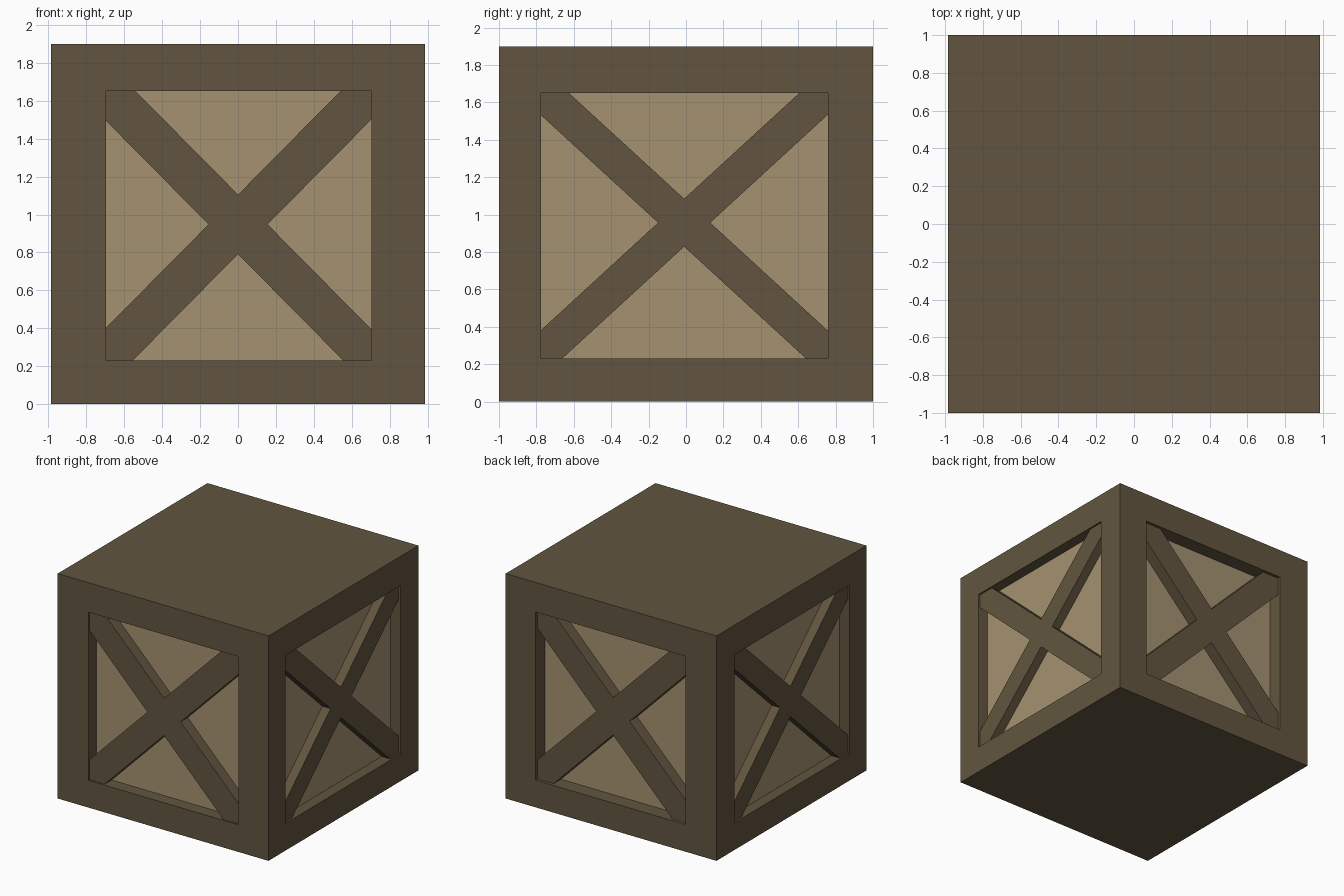
import bpy, bmesh

if "Cube" in bpy.data.objects:
    bpy.data.objects.remove(bpy.data.objects["Cube"])

W, D, H = 0.985, 1.0, 1.9      # half width, half depth, height
Z0, Z1 = 0.23, 1.65            # window bottom and top


def material(name, color):
    m = bpy.data.materials.new(name)
    m.diffuse_color = (*color, 1)
    m.use_nodes = True
    m.node_tree.nodes["Principled BSDF"].inputs["Base Color"].default_value = m.diffuse_color
    return m


DARK = material("dark_wood", (0.122, 0.091, 0.050))
LIGHT = material("light_wood", (0.376, 0.288, 0.165))


def prism(name, outline, axis, d0, d1, mat):
    """Extrude a (horizontal, z) outline along x or y from d0 to d1."""
    def place(u, v, d):
        return (d, u, v) if axis == "x" else (u, d, v)
    bm = bmesh.new()
    base = bm.faces.new([bm.verts.new(place(u, v, d0)) for u, v in outline])
    ext = bmesh.ops.extrude_face_region(bm, geom=[base])
    for v in ext["geom"]:
        if isinstance(v, bmesh.types.BMVert):
            v.co["xyz".index(axis)] = d1
    bmesh.ops.recalc_face_normals(bm, faces=bm.faces)
    mesh = bpy.data.meshes.new(name)
    bm.to_mesh(mesh)
    bm.free()
    mesh.materials.append(mat)
    obj = bpy.data.objects.new(name, mesh)
    bpy.context.collection.objects.link(obj)
    return obj


def rect(u0, u1, v0, v1):
    return [(u0, v0), (u1, v0), (u1, v1), (u0, v1)]


def cross(u0, u1, cu, cz, slope, h):
    """X-shaped outline clipped by the window; h is the half height of a board."""
    def side_z(u, sign):
        return cz + sign * (slope * abs(u - cu) - h)
    top, bot = (Z1 - cz - h) / slope, (cz - h - Z0) / slope
    return [(cu, cz + h), (cu + top, Z1), (u1, Z1), (u1, side_z(u1, 1)),
            (cu + h / slope, cz), (u1, side_z(u1, -1)), (u1, Z0), (cu + bot, Z0),
            (cu, cz - h), (cu - bot, Z0), (u0, Z0), (u0, side_z(u0, -1)),
            (cu - h / slope, cz), (u0, side_z(u0, 1)), (u0, Z1), (cu - top, Z1)]


# Crate frame block
frame = prism("crate_frame", rect(-W, W, 0, H), "y", -D, D, DARK)

# side: axis, direction, face distance, recess depth, brace setback, window, cross shape
FRONT = ((-0.695, 0.705), (0.0, 0.948, 1.01, 0.157))
SIDE = ((-0.775, 0.76), (-0.01, 0.957, 0.918, 0.128))
sides = [("front", "y", -1, D, 0.107, 0.012, FRONT),
         ("back", "y", 1, D, 0.125, 0.025, FRONT),
         ("right", "x", 1, W, 0.092, 0.015, SIDE),
         ("left", "x", -1, W, 0.092, 0.015, SIDE)]

for name, axis, sgn, face, depth, setback, (win, shape) in sides:
    floor = sgn * (face - depth)
    # Recessed window cut into the frame
    cutter = prism("window_cutter", rect(*win, Z0, Z1), axis,
                   sgn * (face - depth - 0.02), sgn * (face + 0.1), DARK)
    cutter.hide_render = True
    mod = frame.modifiers.new("window", "BOOLEAN")
    mod.operation, mod.solver, mod.object = "DIFFERENCE", "EXACT", cutter
    bpy.context.view_layer.objects.active = frame
    bpy.ops.object.modifier_apply(modifier=mod.name)
    bpy.data.objects.remove(cutter)
    # Light panel at the bottom of the recess
    prism(name + "_panel", rect(*win, Z0, Z1), axis,
          sgn * (face - depth - 0.02), floor, LIGHT)
    # Crossed braces
    prism(name + "_cross_brace", cross(*win, *shape), axis,
          floor, sgn * (face - setback), DARK)
